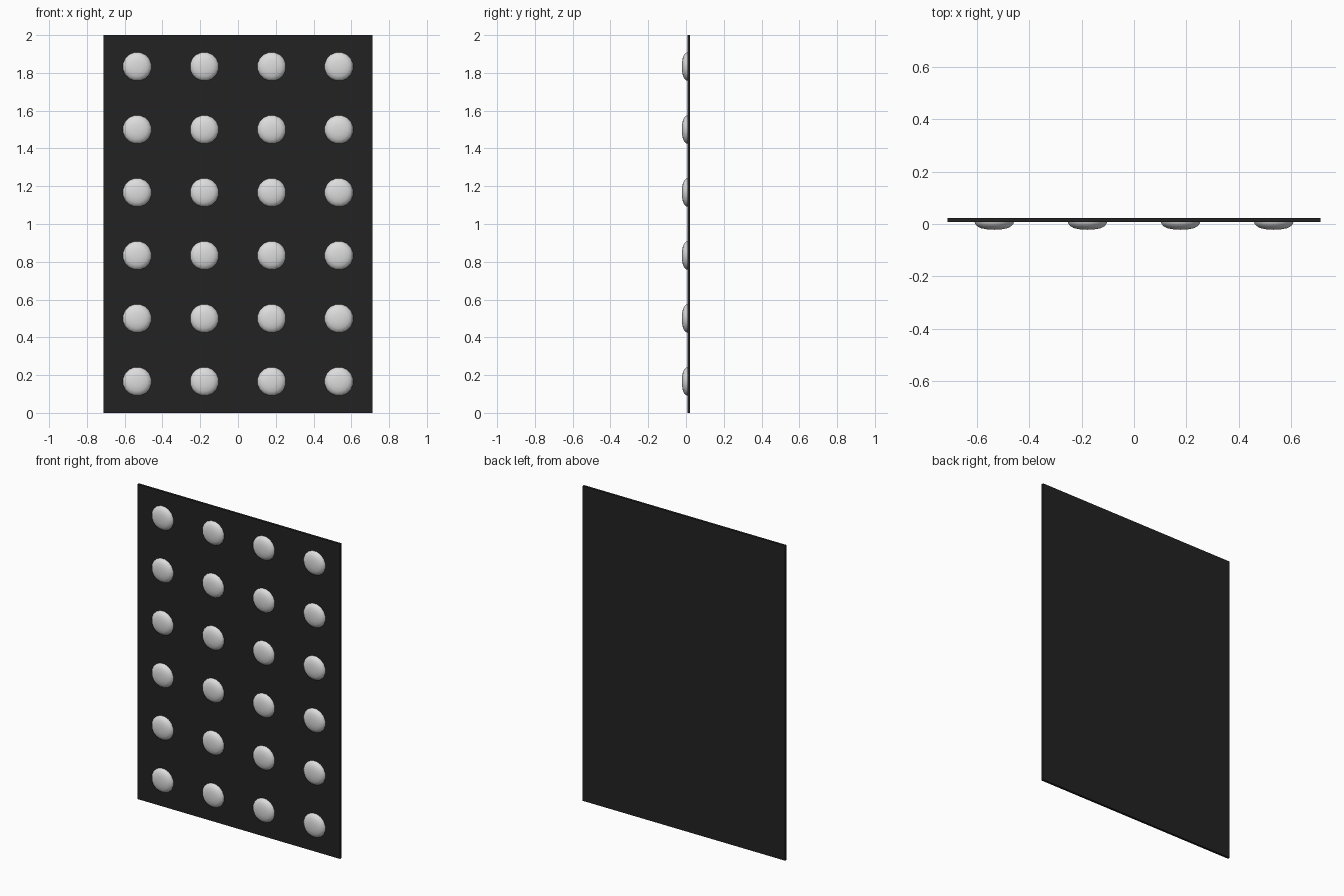
import bpy, bmesh, math

if "Cube" in bpy.data.objects:
    bpy.data.objects.remove(bpy.data.objects["Cube"])

def material(name, v):
    m = bpy.data.materials.new(name)
    m.diffuse_color = (v, v, v, 1)
    m.use_nodes = True
    m.node_tree.nodes["Principled BSDF"].inputs["Base Color"].default_value = m.diffuse_color
    return m

black = material("black panel", 0.016)
pale = material("pale grey", 0.72)

def make(name, bm, mat):
    bmesh.ops.recalc_face_normals(bm, faces=bm.faces)
    me = bpy.data.meshes.new(name)
    bm.to_mesh(me)
    bm.free()
    me.materials.append(mat)
    ob = bpy.data.objects.new(name, me)
    bpy.context.collection.objects.link(ob)
    return ob

W, H = 1.424, 2.0
COLS, ROWS = 4, 6

# Thin upright backing panel
bm = bmesh.new()
bmesh.ops.create_cube(bm, size=1)
for v in bm.verts:
    v.co = (v.co.x * W, 0.0145 + v.co.y * 0.015, v.co.z * H + H / 2)
make("panel", bm, black)

# Shallow domes, radius and y of each ring, revolved about the y axis
PROFILE = [(0.077, 0.010), (0.075, 0.002), (0.067, -0.008), (0.052, -0.016), (0.028, -0.0205)]
SIDES = 16

def dome(name, x, z):
    bm = bmesh.new()
    rings = []
    for r, y in PROFILE:
        rings.append([bm.verts.new((r * math.cos((i + .5) * math.tau / SIDES), y,
                                    r * math.sin((i + .5) * math.tau / SIDES)))
                      for i in range(SIDES)])
    for a, b in zip(rings, rings[1:]):
        for i in range(SIDES):
            j = (i + 1) % SIDES
            bm.faces.new((a[i], a[j], b[j], b[i]))
    tip = bm.verts.new((0, -0.022, 0))
    for i in range(SIDES):
        bm.faces.new((rings[-1][i], rings[-1][(i + 1) % SIDES], tip))
    bm.faces.new(rings[0])
    for f in bm.faces:
        f.smooth = len(f.verts) < 5
    ob = make(name, bm, pale)
    ob.location = (x, 0, z)

for c in range(COLS):
    for r in range(ROWS):
        dome(f"dome_{r + 1}_{c + 1}", (c - (COLS - 1) / 2) * W / COLS, (r + .5) * H / ROWS)
